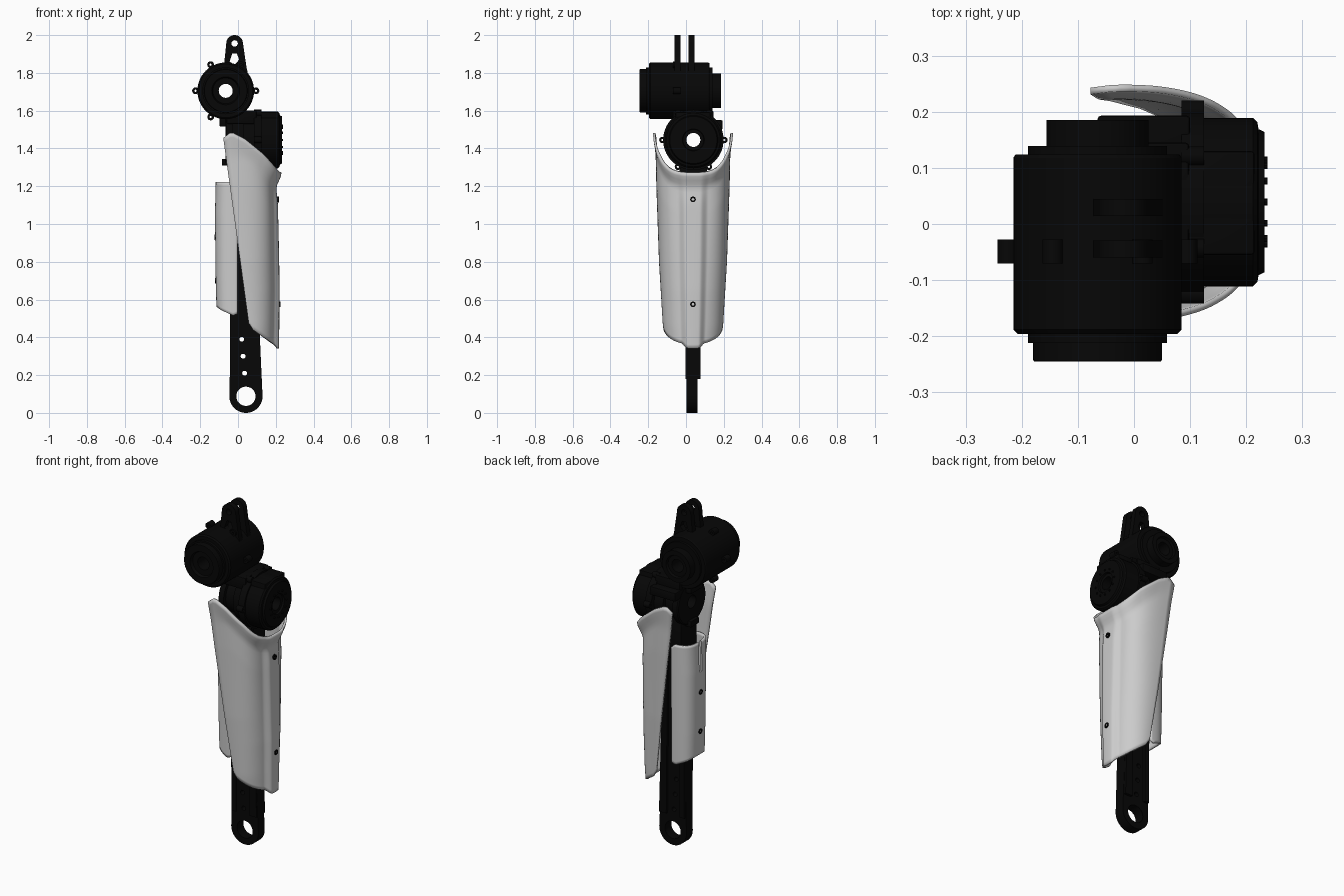
import bpy, bmesh, math
from math import sin, cos, pi

if "Cube" in bpy.data.objects:
    bpy.data.objects.remove(bpy.data.objects["Cube"])

CY = 0.037                      # y of the limb's centre plane
HIP = (-0.065, 1.705)           # x, z of upper motor axis
KNEE = (0.039, 1.445)           # y, z of lower motor axis

black = bpy.data.materials.new("black_metal")
black.diffuse_color = (0.002, 0.002, 0.002, 1)
black.use_nodes = True
black.node_tree.nodes["Principled BSDF"].inputs["Base Color"].default_value = black.diffuse_color


def add(name, bm, mat=None):
    me = bpy.data.meshes.new(name)
    bm.to_mesh(me)
    bm.free()
    ob = bpy.data.objects.new(name, me)
    bpy.context.collection.objects.link(ob)
    if mat:
        me.materials.append(mat)
    return ob


def lathe(name, axis, c, prof, n=56):
    """Spin a closed (axial, radius) loop round an X or Y axis."""
    bm = bmesh.new()
    rings = []
    for i in range(n):
        p, q = cos(2 * pi * i / n), sin(2 * pi * i / n)
        rings.append([bm.verts.new((a, c[0] + r * p, c[1] + r * q) if axis == 'X'
                                   else (c[0] + r * p, a, c[1] + r * q)) for a, r in prof])
    m = len(prof)
    for i in range(n):
        A, B = rings[i], rings[(i + 1) % n]
        for j in range(m):
            k = (j + 1) % m
            bm.faces.new((A[j], B[j], B[k], A[k]))
    bmesh.ops.recalc_face_normals(bm, faces=bm.faces)
    return add(name, bm, black)


def box(name, lo, hi, bev=0.006, mat=black):
    bm = bmesh.new()
    bmesh.ops.create_cube(bm, size=1)
    for v in bm.verts:
        v.co = [(l + h) / 2 + t * (h - l) for l, h, t in zip(lo, hi, v.co)]
    if bev:
        bmesh.ops.bevel(bm, geom=bm.edges[:], offset=bev, segments=2, affect='EDGES', profile=0.5)
    return add(name, bm, mat)


def arc(c, r, a0=0, a1=360, n=32):
    k = n if a1 - a0 == 360 else n - 1
    return [(c[0] + r * cos(math.radians(a0 + (a1 - a0) * i / k)),
             c[1] + r * sin(math.radians(a0 + (a1 - a0) * i / k))) for i in range(n)]


def plate(name, loops, y0, y1):
    """Flat plate in the xz plane; loops after the first are holes."""
    cu = bpy.data.curves.new(name, 'CURVE')
    cu.dimensions, cu.fill_mode = '2D', 'BOTH'
    cu.extrude = (y1 - y0) / 2
    for pts in loops:
        s = cu.splines.new('POLY')
        s.points.add(len(pts) - 1)
        for p, (x, z) in zip(s.points, pts):
            p.co = (x, z, 0, 1)
        s.use_cyclic_u = True
    ob = bpy.data.objects.new(name, cu)
    ob.location.y = (y0 + y1) / 2
    ob.rotation_euler.x = pi / 2
    cu.materials.append(black)
    bpy.context.collection.objects.link(ob)
    bpy.ops.object.select_all(action='DESELECT')
    ob.select_set(True)
    bpy.context.view_layer.objects.active = ob
    bpy.ops.object.convert(target='MESH')


def lerp(t, pts):
    for (a, p), (b, q) in zip(pts, pts[1:]):
        if t <= b:
            return p + (q - p) * max(0, (t - a) / (b - a))
    return pts[-1][1]


def smooth(t):
    t = min(1, max(0, t))
    return t * t * (3 - 2 * t)


def shell(name, back, front, width, bottom, top, power, ridge, flare, nu=96, nv=44):
    """Half-round cover; back/front/width vary with z, bottom/top with depth fraction.
    power gives the section's squareness at the bottom and the top."""
    bm = bmesh.new()
    grid = []
    for i in range(nu + 1):
        s = sin(pi * (i / nu - 0.5))
        depth = [max(0, 1 - abs(s) ** p) ** (1 / p) for p in power]
        zb, zt = lerp(depth[0], bottom), lerp(depth[1], top)
        bump = smooth((0.42 - abs(s)) / 0.22)
        zb -= ridge * bump
        col = []
        for j in range(nv + 1):
            v = j / nv
            z = zb + (zt - zb) * v
            f = depth[0] + (depth[1] - depth[0]) * min(1, v * 1.3)
            lip = flare * f * smooth((v - 0.9) / 0.1)
            xb, xf = lerp(z, back), lerp(z, front)
            y = s * (lerp(z, width) + 0.6 * lip)
            x = xb + (xf - xb) * f + ridge * bump * (1 - 0.6 * smooth(v * 5 - 4)) + lip
            col.append(bm.verts.new((x, CY + y, z)))
        grid.append(col)
    flip = front[0][1] < back[0][1]
    for i in range(nu):
        for j in range(nv):
            q = [grid[i][j], grid[i + 1][j], grid[i + 1][j + 1], grid[i][j + 1]]
            bm.faces.new(q[::-1] if flip else q)
    ob = add(name, bm)
    m = ob.modifiers.new("thickness", 'SOLIDIFY')
    m.thickness, m.offset = 0.012, -1
    return ob


# Shin bar with ankle ring, lightening holes and side rails
ankle = (0.042, 0.088)
plate("shin_bar",
      [arc(ankle, 0.088, 180, 360) + [(0.118, 0.35), (0.11, 0.6), (0.1, 1.38), (-0.045, 1.38), (-0.04, 0.35)],
       arc(ankle, 0.051)] + [arc(p, 0.013, n=16) for p in ((0.02, 0.39), (0.027, 0.3), (0.035, 0.21))],
      0.003, 0.062)
plate("shin_rail_rear", [[(-0.041, 0.18), (-0.012, 0.18), (-0.012, 1.34), (-0.044, 1.34)]], -0.003, 0.076)
plate("shin_rail_front", [[(0.075, 0.18), (0.122, 0.18), (0.11, 0.6), (0.1, 1.34), (0.065, 1.34)]], -0.003, 0.076)
box("knee_yoke", (-0.045, -0.035, 1.12), (0.1, 0.112, 1.37))

# Upper motor, axis along y
lathe("upper_motor", 'Y', HIP, [
    (-0.228, 0.037), (-0.228, 0.068), (-0.245, 0.074), (-0.245, 0.113), (-0.242, 0.115), (-0.212, 0.115),
    (-0.212, 0.124), (-0.196, 0.124), (-0.196, 0.142), (-0.188, 0.15), (0.118, 0.15), (0.124, 0.146),
    (0.124, 0.124), (0.139, 0.124), (0.139, 0.091), (0.185, 0.091), (0.185, 0.065), (0.172, 0.06), (0.172, 0.037)])
for i in range(6):
    a = i * pi / 3
    c = (HIP[0] + 0.16 * cos(a), HIP[1] + 0.16 * sin(a))
    lathe("upper_motor_lug", 'Y', c, [(-0.07, 0.006), (-0.07, 0.018), (-0.028, 0.018), (-0.028, 0.006)], 16)

# Lower motor, axis along x
lathe("lower_motor", 'X', KNEE, [
    (0.222, 0.037), (0.222, 0.055), (0.233, 0.058), (0.233, 0.125), (0.222, 0.13), (0.22, 0.142),
    (0.212, 0.15), (0.125, 0.15), (0.125, 0.16), (0.085, 0.16), (0.085, 0.135), (0.03, 0.13),
    (0.03, 0.11), (-0.03, 0.11), (-0.03, 0.13), (-0.06, 0.13), (-0.066, 0.124), (-0.066, 0.037)])
for i in range(6):
    a = i * pi / 3
    c = (KNEE[0] + 0.164 * cos(a), KNEE[1] + 0.164 * sin(a))
    lathe("lower_motor_lug", 'X', c, [(0.085, 0.006), (0.085, 0.017), (0.125, 0.017), (0.125, 0.006)], 16)
for i in range(12):
    a = i * pi / 6
    c = (KNEE[0] + 0.075 * cos(a), KNEE[1] + 0.075 * sin(a))
    lathe("face_bolt", 'X', c, [(0.23, 0.002), (0.23, 0.006), (0.238, 0.006), (0.238, 0.002)], 8)

# Housing that joins the two motors
box("motor_bridge", (-0.06, -0.07, 1.53), (0.098, 0.145, 1.6))
box("motor_saddle", (0.09, -0.055, 1.5), (0.215, 0.13, 1.592))
box("side_block", (-0.065, 0.09, 1.5), (0.1, 0.193, 1.55))
box("rear_ledge", (-0.098, -0.02, 1.515), (0.03, 0.095, 1.56))
box("rear_stop", (-0.085, 0.0, 1.31), (-0.04, 0.075, 1.345), 0.004)

# Pair of top hanger plates
tip = (-0.018, 1.956)
for y in (-0.06, 0.014):
    plate("hanger_plate",
          [arc(tip, 0.044, 5, 175) + [(-0.075, 1.83), (-0.08, 1.76), (0.06, 1.76), (0.045, 1.83)],
           arc(tip, 0.017, n=20),
           [(-0.03, 1.903), (-0.006, 1.903), (0.006, 1.87), (-0.018, 1.842), (-0.045, 1.86)]],
          y, y + 0.031)

# Front shin cover with flared top and centre ridge
shell("shin_cover",
      back=[(0.45, 0.06), (1.47, -0.08)],
      front=[(0.33, 0.196), (0.65, 0.2), (0.9, 0.195), (1.2, 0.188)],
      width=[(0.36, 0.15), (0.47, 0.16), (0.8, 0.18), (1.2, 0.194), (1.35, 0.197), (1.48, 0.208)],
      bottom=[(0, 0.475), (0.14, 0.44), (0.3, 0.425), (1, 0.362)],
      top=[(0, 1.455), (0.145, 1.487), (0.37, 1.452), (0.71, 1.367), (1, 1.272)],
      power=(2.1, 3.0), ridge=0.021, flare=0.034)

# Rear calf cover with a slot in its upper edge
calf = shell("calf_cover",
             back=[(0.5, -0.003), (1.22, -0.003)],
             front=[(0.52, -0.113), (0.7, -0.118), (1.05, -0.122), (1.22, -0.118)],
             width=[(0.5, 0.1), (1.22, 0.108)],
             bottom=[(0, 0.525), (0.2, 0.515), (0.8, 0.545), (1, 0.562)],
             top=[(0, 1.2), (0.2, 1.222), (1, 1.222)],
             power=(2.8, 2.8), ridge=0, flare=0)
cut = box("slot_cutter", (-0.2, 0.025, 1.05), (-0.06, 0.05, 1.3), 0)
cut.hide_render = True
cut.display_type = 'WIRE'
m = calf.modifiers.new("slot", 'BOOLEAN')
m.operation, m.object = 'DIFFERENCE', cut

# Cover screws, nearly flush
for x, z in ((0.208, 1.13), (0.216, 0.575), (-0.114, 0.7), (-0.117, 0.93)):
    lathe("cover_screw", 'X', (CY, z), [(x - 0.008, 0.007), (x - 0.008, 0.015), (x + 0.008, 0.015), (x + 0.008, 0.007)], 20)

# Smooth shading with crisp edges
bpy.ops.object.select_all(action='DESELECT')
for ob in bpy.context.scene.objects:
    if ob.type == 'MESH' and ob is not cut:
        ob.select_set(True)
        bpy.context.view_layer.objects.active = ob
bpy.ops.object.shade_smooth_by_angle(angle=math.radians(32))
